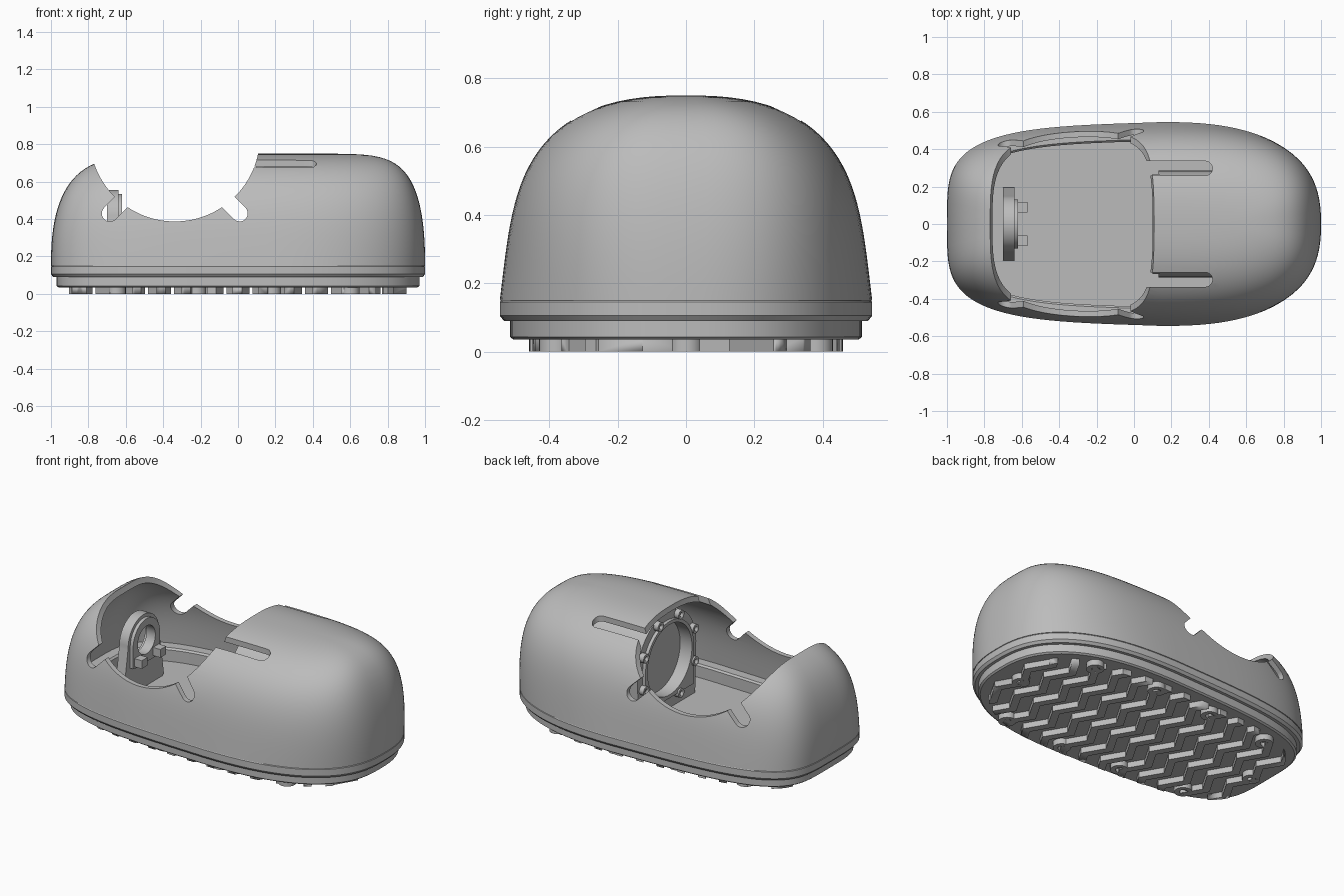
import bpy, bmesh, math
from mathutils import Matrix, Vector

cube = bpy.data.objects.get("Cube")
if cube:
    bpy.data.objects.remove(cube)

grey = bpy.data.materials.new("plain grey")
grey.use_nodes = True
grey.diffuse_color = (0.5, 0.5, 0.5, 1)
grey.node_tree.nodes["Principled BSDF"].inputs["Base Color"].default_value = (0.5, 0.5, 0.5, 1)

N = 112          # points round each plan outline
MID = 0.15       # x of the widest point
BASE, TOP = 0.15, 0.75


def finish(name, bm, angle=35):
    bmesh.ops.recalc_face_normals(bm, faces=bm.faces)
    mesh = bpy.data.meshes.new(name)
    bm.to_mesh(mesh)
    bm.free()
    mesh.materials.append(grey)
    ob = bpy.data.objects.new(name, mesh)
    bpy.context.collection.objects.link(ob)
    smooth(ob, angle)
    return ob


def smooth(ob, angle=35):
    bpy.ops.object.select_all(action='DESELECT')
    ob.select_set(True)
    bpy.context.view_layer.objects.active = ob
    bpy.ops.object.shade_smooth_by_angle(angle=math.radians(angle))


def boolean(ob, cutter, operation='DIFFERENCE'):
    mod = ob.modifiers.new("cut", 'BOOLEAN')
    mod.operation, mod.object, mod.solver = operation, cutter, 'EXACT'
    bpy.context.view_layer.objects.active = ob
    bpy.ops.object.modifier_apply(modifier=mod.name)
    bpy.data.objects.remove(cutter)


def power(v, e):
    return math.copysign(abs(v) ** e, v)


def outline(front, back, half, z, blunt=2.5):
    """Rounded plan outline, tapering to a blunter -x end."""
    pts = []
    for i in range(N):
        a = 2 * math.pi * i / N
        c, s = math.cos(a), math.sin(a)
        e = 2 / (blunt if c > 0 else 4)
        u = power(c, e)
        taper = 1 + 0.07 * min(u, 0)
        pts.append((MID + (back if c > 0 else front) * u, half * taper * power(s, e), z))
    return pts


def inset(d, z):
    return outline(1.15 - d, 0.85 - d, 0.545 - d, z)


def loft(name, rings, closed=False, angle=35):
    bm = bmesh.new()
    loops = [[bm.verts.new(p) for p in ring] for ring in rings]
    pairs = list(zip(loops, loops[1:]))
    if closed:
        pairs.append((loops[-1], loops[0]))
    else:
        bm.faces.new(loops[0])
        bm.faces.new(loops[-1])
    for a, b in pairs:
        n = len(a)
        for i in range(n):
            bm.faces.new((a[i], a[(i + 1) % n], b[(i + 1) % n], b[i]))
    return finish(name, bm, angle)


def dome(d):
    """Rings of the domed cover, inset by d, from bottom to top."""
    rings = []
    for i in range(29):
        t = math.sin(math.radians(88.3 * i / 28))
        f = 1 - t ** 2.4
        side = (1 - 0.13 * t) * (1 - t ** 4) ** .4
        rings.append(outline((1.15 - d) * f ** .14, (0.85 - d) * f ** .13,
                             (0.545 - d) * side, BASE + (TOP - BASE - d) * t, 2.5 + 0.6 * t))
    return rings


def cylinder(name, r, depth, loc, axis, seg=32):
    bm = bmesh.new()
    rot = Vector((0, 0, 1)).rotation_difference(Vector(axis)).to_matrix().to_4x4()
    bmesh.ops.create_cone(bm, cap_ends=True, segments=seg, radius1=r, radius2=r,
                          depth=depth, matrix=Matrix.Translation(loc) @ rot)
    return finish(name, bm)


def box(name, lo, hi):
    bm = bmesh.new()
    bmesh.ops.create_cube(bm, size=1)
    for v in bm.verts:
        v.co = [l if c < 0 else h for c, l, h in zip(v.co, lo, hi)]
    return finish(name, bm)


# Domed cover, hollow, with a round opening across it
WALL = 0.03
cover = loft("cover", list(reversed(dome(WALL))) + dome(0))
OX, OZ = -0.338, 0.842
boolean(cover, cylinder("opening_cutter", 0.455, 2, (OX, 0, OZ), (0, 1, 0), 128))

# Keyhole notches running outward from the opening
for side in (-1, 1):
    bm = bmesh.new()
    end, way = Vector((OX + side * 0.347, 0.43)), Vector((-side, 1.0)).normalized()
    across = Vector((-way.y, way.x))
    pts = [end + way * 0.2 + across * 0.043, end + way * 0.2 - across * 0.043]
    for i in range(17):
        a = math.pi * i / 16
        pts.append(end - 0.043 * (across * math.cos(a) + way * math.sin(a)))
    face = bm.faces.new([bm.verts.new((p.x, -1, p.y)) for p in pts])
    ext = bmesh.ops.extrude_face_region(bm, geom=[face])
    bmesh.ops.translate(bm, vec=(0, 2, 0), verts=[v for v in ext["geom"] if isinstance(v, bmesh.types.BMVert)])
    boolean(cover, finish("notch_cutter", bm))

# Long slots either side of the top tab
for side in (-1, 1):
    y = side * 0.297
    boolean(cover, box("slot_cutter", (0, y - .039, .5), (.38, y + .039, 1)))
    boolean(cover, cylinder("slot_end_cutter", .039, .5, (.38, y, .75), (0, 0, 1)))
smooth(cover)

# Base: rim band, sole plate and the raised ledge inside
loft("rim_band", [inset(d, z) for d, z in
                  ((.1, .09), (.012, .09), (.004, .1), (0, .105), (0, .145), (.004, .15), (.1, .15))], True)
loft("sole_plate", [inset(d, z) for d, z in
                    ((.04, .035), (.03, .043), (.03, .09), (.05, .09), (.05, .11))])
loft("inner_ledge", [inset(d, z) for d, z in
                     ((.029, .1), (.029, .19), (.09, .19), (.1, .18), (.1, .1))], True)


def arch_frame(name, x0, x1, zc, outer, inner, half, z0, n=72):
    """Upright plate with a round top, a flat foot and a round hole."""
    k = (half - outer) / (zc - z0)
    rim, hole = [], []
    for i in range(n):
        a = 2 * math.pi * i / n
        c, s = math.cos(a), math.sin(a)
        r = outer
        if s < -1e-6:
            r = (zc - z0) / -s
            slope = abs(c) + k * s
            if slope > 1e-6:
                r = min(r, outer / slope)
        rim.append((c * r, zc + s * r))
        hole.append((c * inner, zc + s * inner))
    return loft(name, [[(x, y, z) for y, z in ring] for ring, x in
                       ((rim, x0), (rim, x1), (hole, x1), (hole, x0))], True)


# Small upright bracket with its stepped ring and pegs
arch_frame("front_bracket", -.70, -.64, .405, .15, .10, .2, .1)
arch_frame("front_bracket_lip", -.68, -.62, .405, .13, .085, .13, .27)
for y in (-.09, .09):
    box("bracket_peg", (-.65, y - .028, .285), (-.57, y + .028, .335))

# Large round-topped housing inside the cover, closed by a recessed disc
arch_frame("rear_housing", .13, .5, .42, .285, .215, .275, .1)
arch_frame("rear_ring_lip", .11, .14, .42, .235, .215, .235, .185)
cylinder("housing_disc", .22, .03, (.205, 0, .42), (1, 0, 0), 72)
for i in range(8):
    a = math.pi * (i + .5) / 4
    y, z = .26 * math.cos(a), .42 + .26 * math.sin(a)
    boss = cylinder("ring_boss", .028, .04, (.12, y, z), (1, 0, 0), 20)
    boolean(boss, cylinder("boss_hole_cutter", .013, .03, (.105, y, z), (1, 0, 0), 16))

# Zigzag tread ribs, trimmed to the sole
bm = bmesh.new()
STEP, SWING, RIB, PITCH = 0.128, 0.075, 0.05, 0.14
for row in range(-8, 9):
    cols = []
    for j in range(-5, 6):
        x, y = row * PITCH + (SWING / 2 if j % 2 else -SWING / 2), j * STEP
        cols.append([bm.verts.new((x + dx, y, z)) for dx, z in
                     ((-RIB / 2, 0), (RIB / 2, 0), (RIB / 2, .04), (-RIB / 2, .04))])
    for a, b in zip(cols, cols[1:]):
        for i in range(4):
            bm.faces.new((a[i], a[(i + 1) % 4], b[(i + 1) % 4], b[i]))
    bm.faces.new(cols[0])
    bm.faces.new(cols[-1])
treads = finish("tread_ribs", bm, 20)
boolean(treads, loft("tread_trim_cutter", [inset(.085, -.1), inset(.085, .1)]), 'INTERSECT')

# Screw bosses under the sole
spots = [(x, s * y) for x, y in ((.6, .38), (.18, .41), (-.22, .39), (-.65, .35)) for s in (-1, 1)]
for x, y in spots + [(.82, 0), (-.85, 0)]:
    boss = cylinder("sole_boss", .05, .04, (x, y, .02), (0, 0, 1), 24)
    boolean(boss, cylinder("sole_hole_cutter", .022, .04, (x, y, 0), (0, 0, 1), 16))
